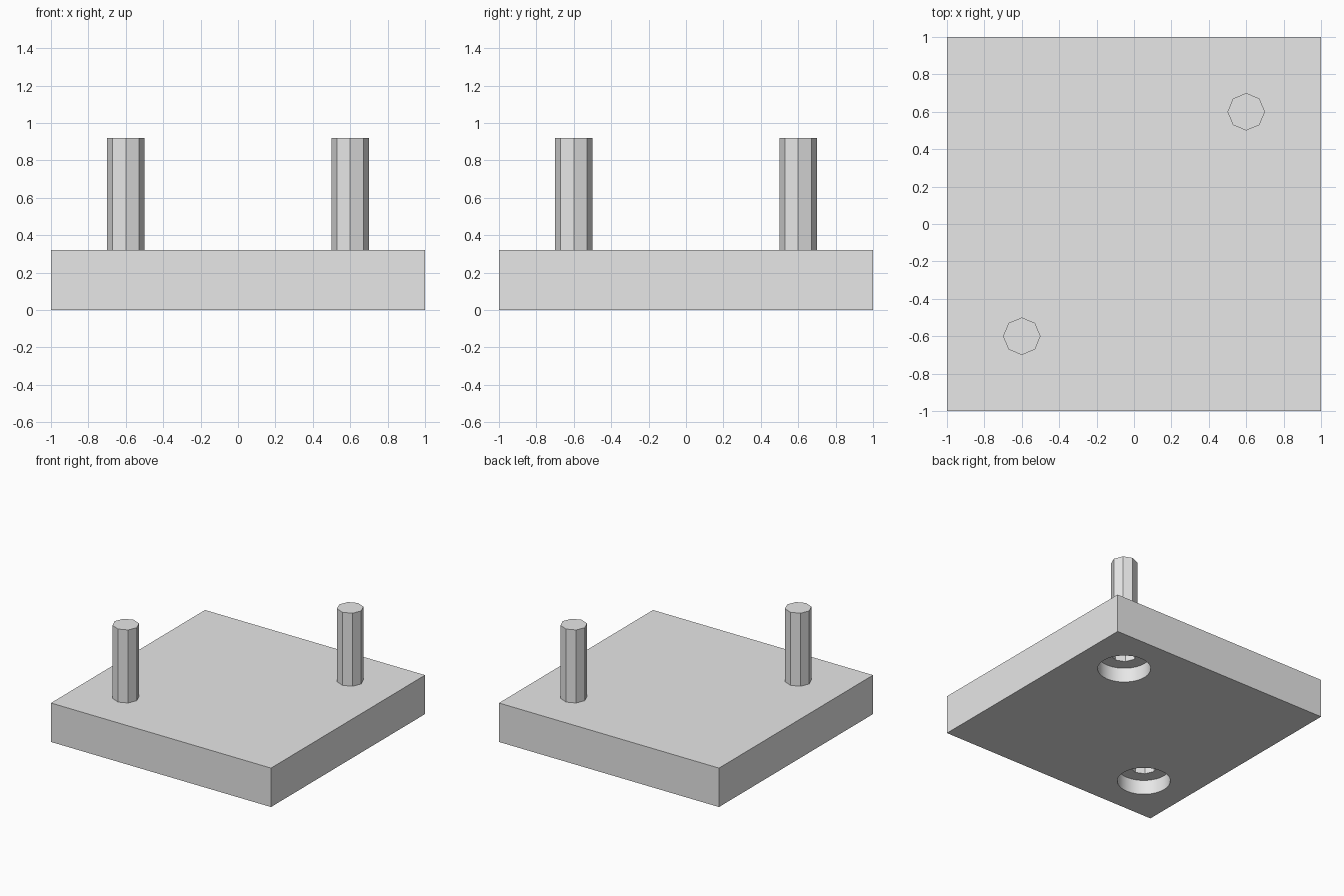
import bpy
import bmesh

cube = bpy.data.objects.get("Cube")
if cube:
    bpy.data.objects.remove(cube, do_unlink=True)

PLATE_TOP = 0.32
POST_TOP = 0.92
POST_RADIUS = 0.1
SOCKET_RADIUS = 0.2
SOCKET_DEPTH = 0.12
SPOTS = {"front": -0.6, "back": 0.6}  # x and y are equal: posts sit on a diagonal

grey = bpy.data.materials.new("plain grey")
grey.use_nodes = True
colour = (0.8, 0.8, 0.8, 1)
grey.diffuse_color = colour
grey.node_tree.nodes["Principled BSDF"].inputs["Base Color"].default_value = colour


def prism(name, sides, radius, bottom, top, spot, open_bottom=False):
    bpy.ops.mesh.primitive_cylinder_add(
        vertices=sides, radius=radius, depth=top - bottom,
        location=(spot, spot, (bottom + top) / 2))
    ob = bpy.context.object
    ob.name = name
    if open_bottom:
        bm = bmesh.new()
        bm.from_mesh(ob.data)
        base = [f for f in bm.faces if f.normal.z < -0.9]
        bmesh.ops.delete(bm, geom=base, context="FACES_ONLY")
        bm.to_mesh(ob.data)
        bm.free()
    return ob


def cut(target, cutter):
    bpy.context.view_layer.objects.active = target
    mod = target.modifiers.new("cut", "BOOLEAN")
    mod.operation = "DIFFERENCE"
    mod.solver = "EXACT"
    mod.object = cutter
    bpy.ops.object.modifier_apply(modifier=mod.name)
    bpy.data.objects.remove(cutter, do_unlink=True)


# Square base plate
bpy.ops.mesh.primitive_cube_add(size=1, location=(0, 0, PLATE_TOP / 2))
plate = bpy.context.object
plate.name = "base_plate"
plate.scale = (2, 2, PLATE_TOP)
bpy.ops.object.transform_apply(location=True, rotation=False, scale=True)

# Round sockets underneath, each opening into the hollow of a post
for spot in SPOTS.values():
    cut(plate, prism("socket_cutter", 32, SOCKET_RADIUS, -0.1, SOCKET_DEPTH, spot))
    cut(plate, prism("bore_cutter", 8, POST_RADIUS, 0.05, PLATE_TOP + 0.1, spot))

# Eight-sided hollow posts, closed on top
parts = [plate]
for side, spot in SPOTS.items():
    parts.append(prism(side + "_post", 8, POST_RADIUS, PLATE_TOP, POST_TOP, spot, True))

for ob in parts:
    ob.data.materials.clear()
    ob.data.materials.append(grey)
    for face in ob.data.polygons:
        face.material_index = 0

# Smooth socket walls, crisp edges everywhere else
bpy.ops.object.select_all(action="DESELECT")
plate.select_set(True)
bpy.context.view_layer.objects.active = plate
bpy.ops.object.shade_smooth_by_angle(angle=0.5)
